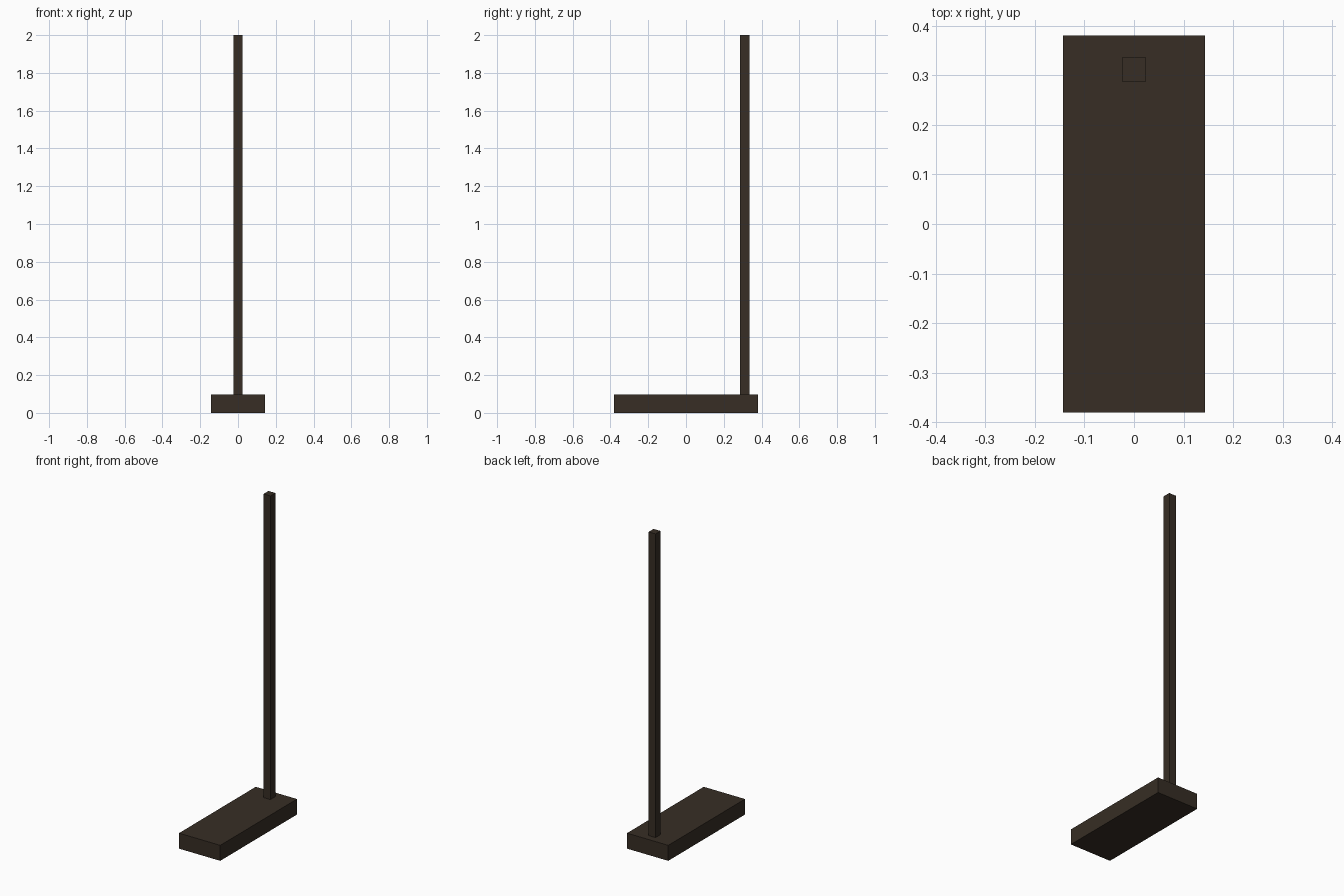
import bpy

if "Cube" in bpy.data.objects:
    bpy.data.objects.remove(bpy.data.objects["Cube"])

# Single dark brown colour
brown = bpy.data.materials.new("dark_brown")
brown.diffuse_color = (0.038, 0.027, 0.018, 1.0)
brown.use_nodes = True
brown.node_tree.nodes["Principled BSDF"].inputs["Base Color"].default_value = brown.diffuse_color


def box(name, lo, hi):
    centre = [(a + b) / 2 for a, b in zip(lo, hi)]
    size = [b - a for a, b in zip(lo, hi)]
    bpy.ops.mesh.primitive_cube_add(size=1, location=centre)
    ob = bpy.context.object
    ob.name = name
    ob.scale = size
    bpy.ops.object.transform_apply(location=False, rotation=False, scale=True)
    ob.data.materials.append(brown)
    return ob


# Flat base slab
box("base", (-0.143, -0.38, 0.0), (0.143, 0.38, 0.097))
# Tall square post near the back of the base
box("post", (-0.024, 0.287, 0.097), (0.024, 0.336, 2.0))
